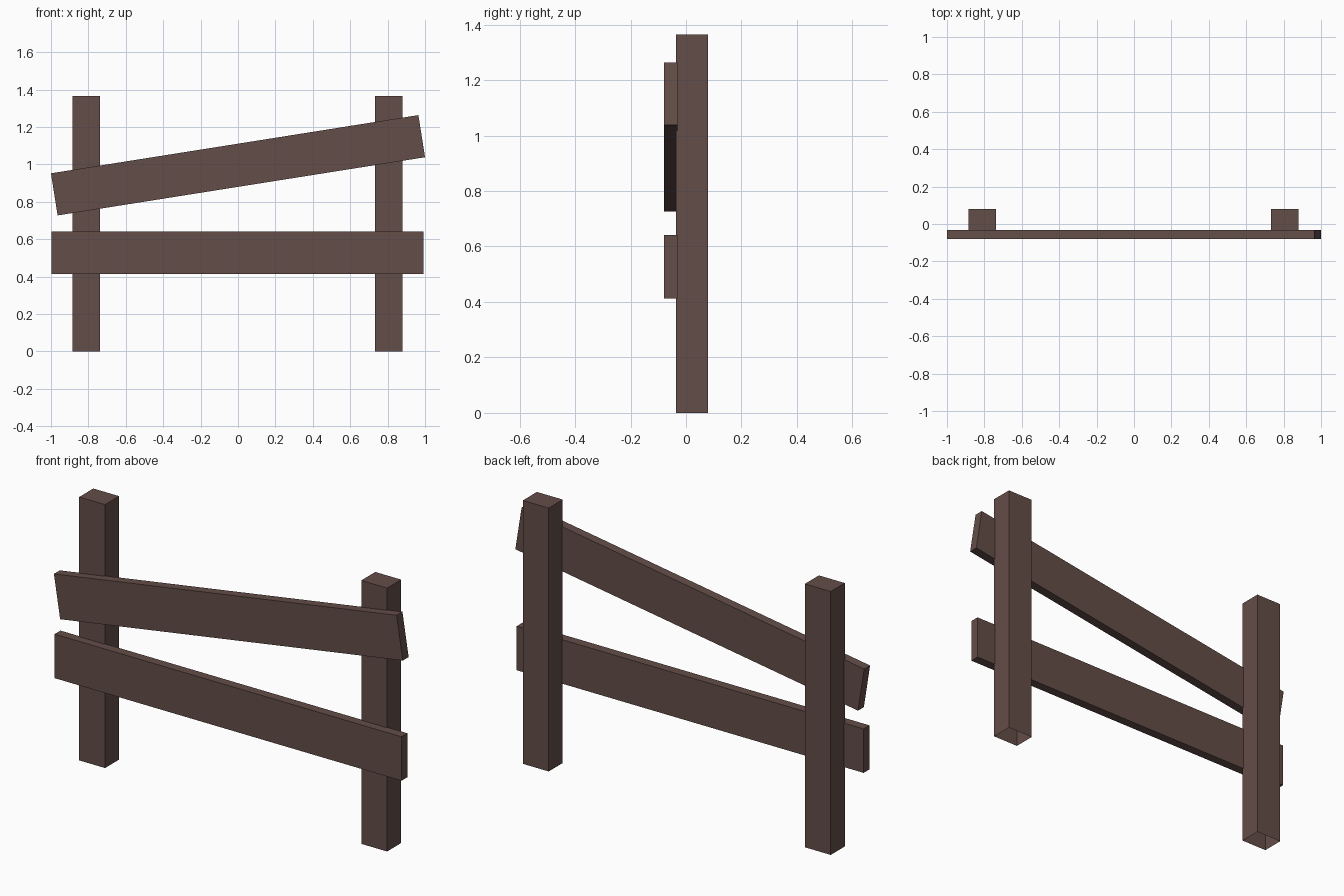
import bpy, bmesh, math
from mathutils import Matrix

if "Cube" in bpy.data.objects:
    bpy.data.objects.remove(bpy.data.objects["Cube"])

wood = bpy.data.materials.new("dark brown wood")
wood.diffuse_color = (0.127, 0.075, 0.065, 1)
wood.use_nodes = True
wood.node_tree.nodes["Principled BSDF"].inputs["Base Color"].default_value = wood.diffuse_color


def box(name, center, size, tilt=0.0, open_bottom=False):
    """Box of given size, tilted in the front plane, optionally without underside."""
    bm = bmesh.new()
    bmesh.ops.create_cube(bm, size=1, matrix=Matrix.Diagonal((*size, 1)))
    bm.normal_update()
    if open_bottom:
        under = [f for f in bm.faces if f.normal.z < -0.9]
        bmesh.ops.delete(bm, geom=under, context='FACES')
    mesh = bpy.data.meshes.new(name)
    bm.to_mesh(mesh)
    bm.free()
    mesh.materials.append(wood)
    ob = bpy.data.objects.new(name, mesh)
    ob.location = center
    ob.rotation_euler = (0, -tilt, 0)
    bpy.context.collection.objects.link(ob)
    return ob


# Upright posts, hollow at the ground end
for side, x in (("left", -0.811), ("right", 0.806)):
    box(side + "_post", (x, 0.0215, 0.6825), (0.148, 0.115, 1.365), open_bottom=True)

# Level lower rail and crooked upper rail, on the front of the posts
rail = (1.989, 0.048, 0.228)
box("lower_rail", (-0.002, -0.055, 0.527), rail)
box("upper_rail", (0, -0.055, 0.995), rail, tilt=math.radians(9))
